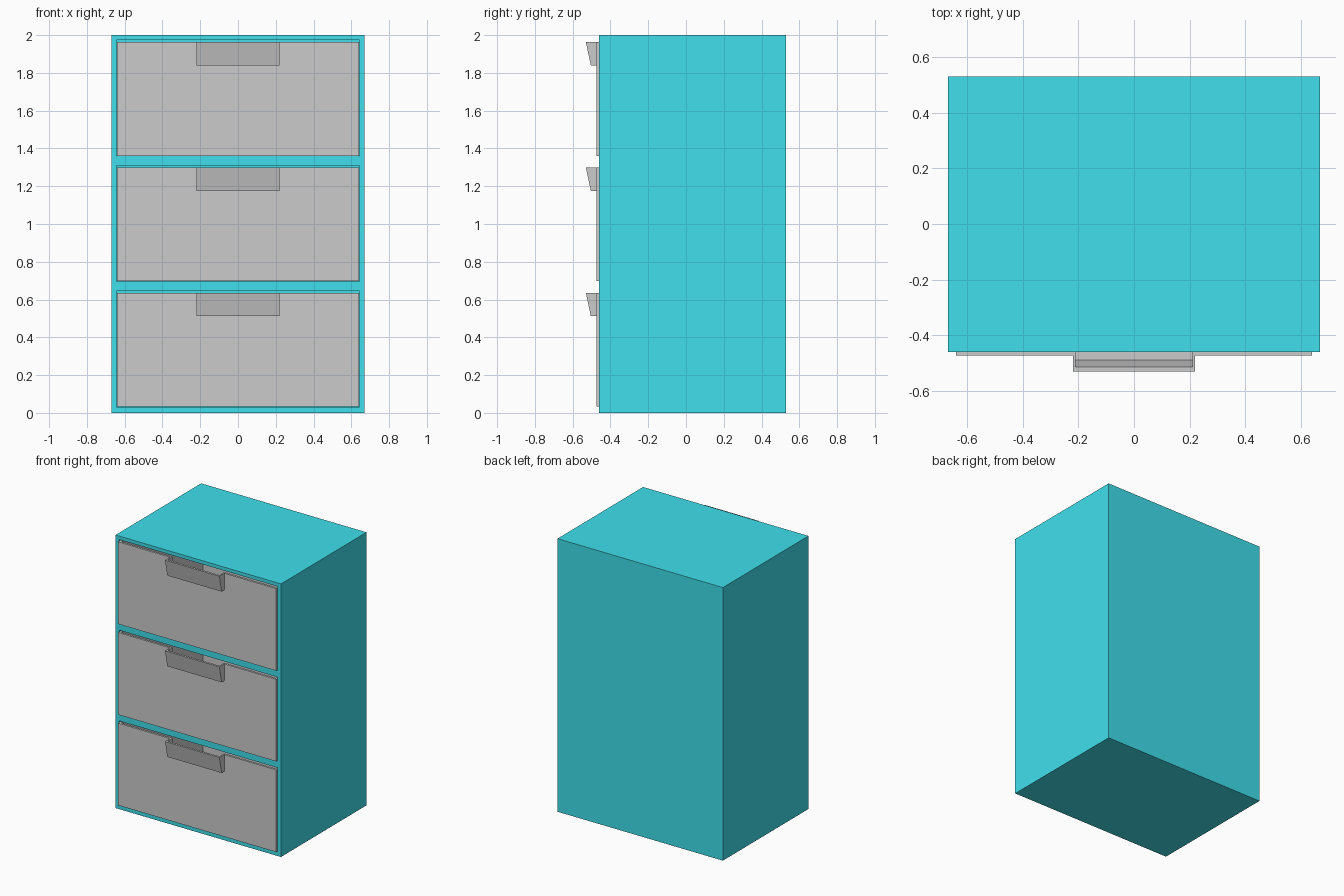
import bpy, bmesh

if "Cube" in bpy.data.objects:
    bpy.data.objects.remove(bpy.data.objects["Cube"])

TEAL = bpy.data.materials.new("teal")
TEAL.diffuse_color = (0.05, 0.74, 0.84, 1)
TEAL.use_nodes = True
TEAL.node_tree.nodes["Principled BSDF"].inputs["Base Color"].default_value = TEAL.diffuse_color

PITCH = 0.664          # vertical drawer spacing
BOTTOM = 0.033         # underside of the lowest drawer
HEIGHT = 0.602         # drawer height


def prism(name, profile, x0, x1):
    """Extrude a (y, z) profile along x."""
    bm = bmesh.new()
    face = bm.faces.new([bm.verts.new((x0, y, z)) for y, z in profile])
    ext = bmesh.ops.extrude_face_region(bm, geom=[face])
    moved = [v for v in ext["geom"] if isinstance(v, bmesh.types.BMVert)]
    bmesh.ops.translate(bm, verts=moved, vec=(x1 - x0, 0, 0))
    bmesh.ops.recalc_face_normals(bm, faces=bm.faces)
    mesh = bpy.data.meshes.new(name)
    bm.to_mesh(mesh)
    bm.free()
    obj = bpy.data.objects.new(name, mesh)
    bpy.context.collection.objects.link(obj)
    return obj


def box(name, x, y0, y1, z0, z1):
    return prism(name, [(y0, z0), (y1, z0), (y1, z1), (y0, z1)], -x, x)


def combine(obj, other, operation):
    """Apply a boolean and discard the tool object."""
    mod = obj.modifiers.new("bool", "BOOLEAN")
    mod.object, mod.operation, mod.solver = other, operation, "EXACT"
    deps = bpy.context.evaluated_depsgraph_get()
    mesh = bpy.data.meshes.new_from_object(obj.evaluated_get(deps))
    obj.modifiers.clear()
    obj.data = mesh
    bpy.data.objects.remove(other)


# Cabinet carcass, with one opening per drawer
cabinet = box("cabinet", 0.67, -0.46, 0.53, 0, 2)
for i in range(3):
    z = BOTTOM + i * PITCH
    opening = box("opening", 0.642, -0.6, 0.506, z - 0.002, z + HEIGHT + 0.011)
    combine(cabinet, opening, "DIFFERENCE")
cabinet.data.materials.clear()
cabinet.data.materials.append(TEAL)

# Drawers: open-topped boxes with a tapered scoop handle open to the inside
for i, label in enumerate(("bottom", "middle", "top")):
    z = BOTTOM + i * PITCH
    t = z + HEIGHT
    drawer = box(label + "_drawer", 0.64, -0.473, 0.505, z, t)
    handle = prism("handle", [(-0.53, t), (-0.504, t - 0.123),
                              (-0.465, t - 0.123), (-0.465, t)], -0.22, 0.22)
    combine(drawer, handle, "UNION")
    cavity = box("cavity", 0.625, -0.458, 0.49, z + 0.015, t + 0.05)
    combine(drawer, cavity, "DIFFERENCE")
    # Slope continues past the rim so the pocket cuts cleanly
    pocket = prism("pocket", [(-0.526, t + 0.05), (-0.490, t - 0.111),
                              (-0.44, t - 0.111), (-0.44, t + 0.05)], -0.21, 0.21)
    combine(drawer, pocket, "DIFFERENCE")
